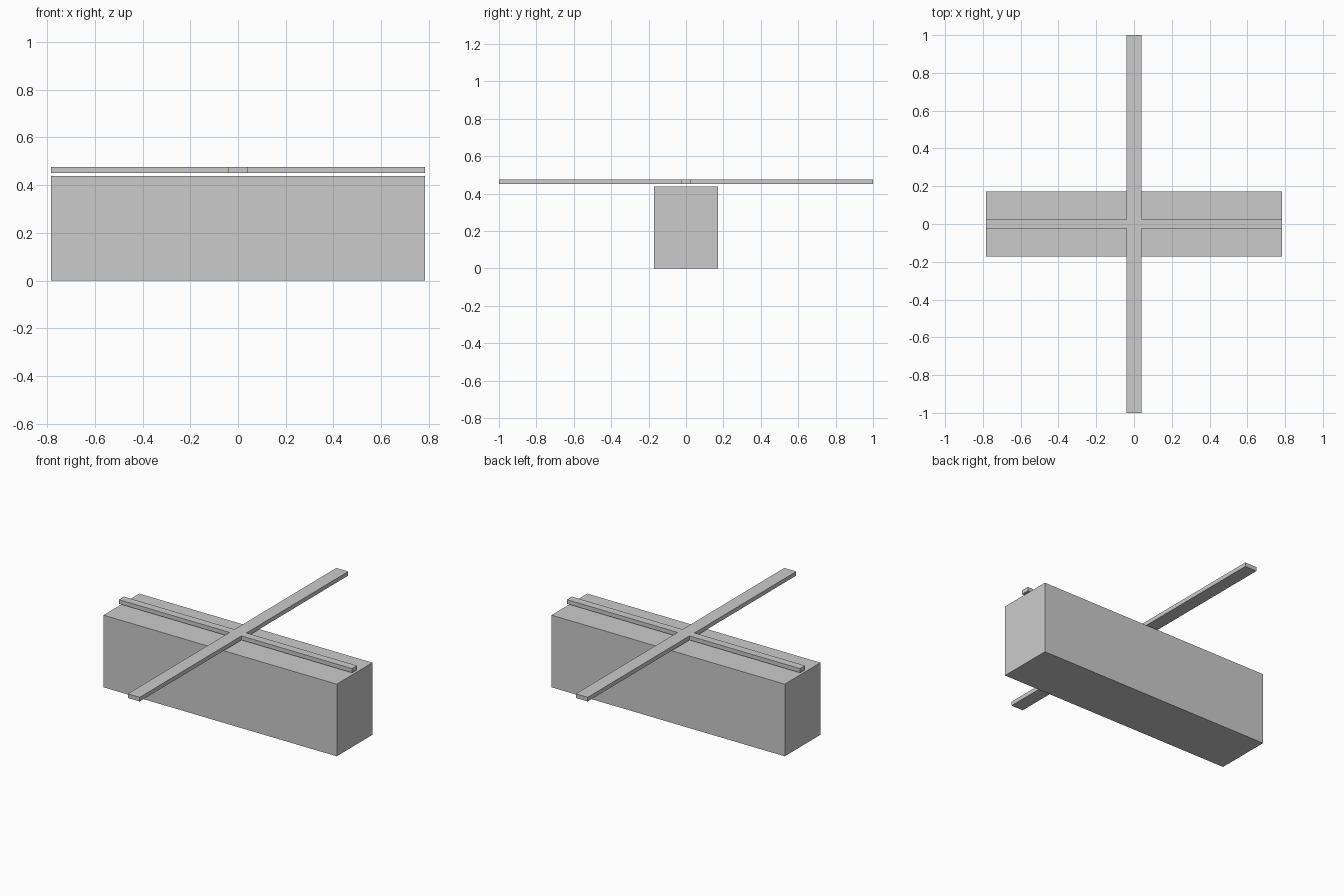
import bpy, bmesh

if "Cube" in bpy.data.objects:
    bpy.data.objects.remove(bpy.data.objects["Cube"])


def extruded(name, outline, z0, z1):
    """Solid made by extruding a flat outline from z0 up to z1."""
    bm = bmesh.new()
    face = bm.faces.new([bm.verts.new((x, y, z0)) for x, y in outline])
    result = bmesh.ops.extrude_face_region(bm, geom=[face], use_keep_orig=True)
    top = [v for v in result["geom"] if isinstance(v, bmesh.types.BMVert)]
    bmesh.ops.translate(bm, verts=top, vec=(0, 0, z1 - z0))
    bmesh.ops.recalc_face_normals(bm, faces=bm.faces)
    mesh = bpy.data.meshes.new(name)
    bm.to_mesh(mesh)
    bm.free()
    obj = bpy.data.objects.new(name, mesh)
    bpy.context.collection.objects.link(obj)
    return obj


# Main block
L, W = 0.783, 0.171
extruded("body_block", [(-L, -W), (L, -W), (L, W), (-L, W)], 0, 0.438)

# Cross-shaped strip floating just above the block
a, b = 0.04, 0.024
quarter = [(L, b), (a, b), (a, 1.0)]
cross = (quarter
         + [(-x, y) for x, y in reversed(quarter)]
         + [(-x, -y) for x, y in quarter]
         + [(x, -y) for x, y in reversed(quarter)])
extruded("cross_strip", cross, 0.451, 0.476)
